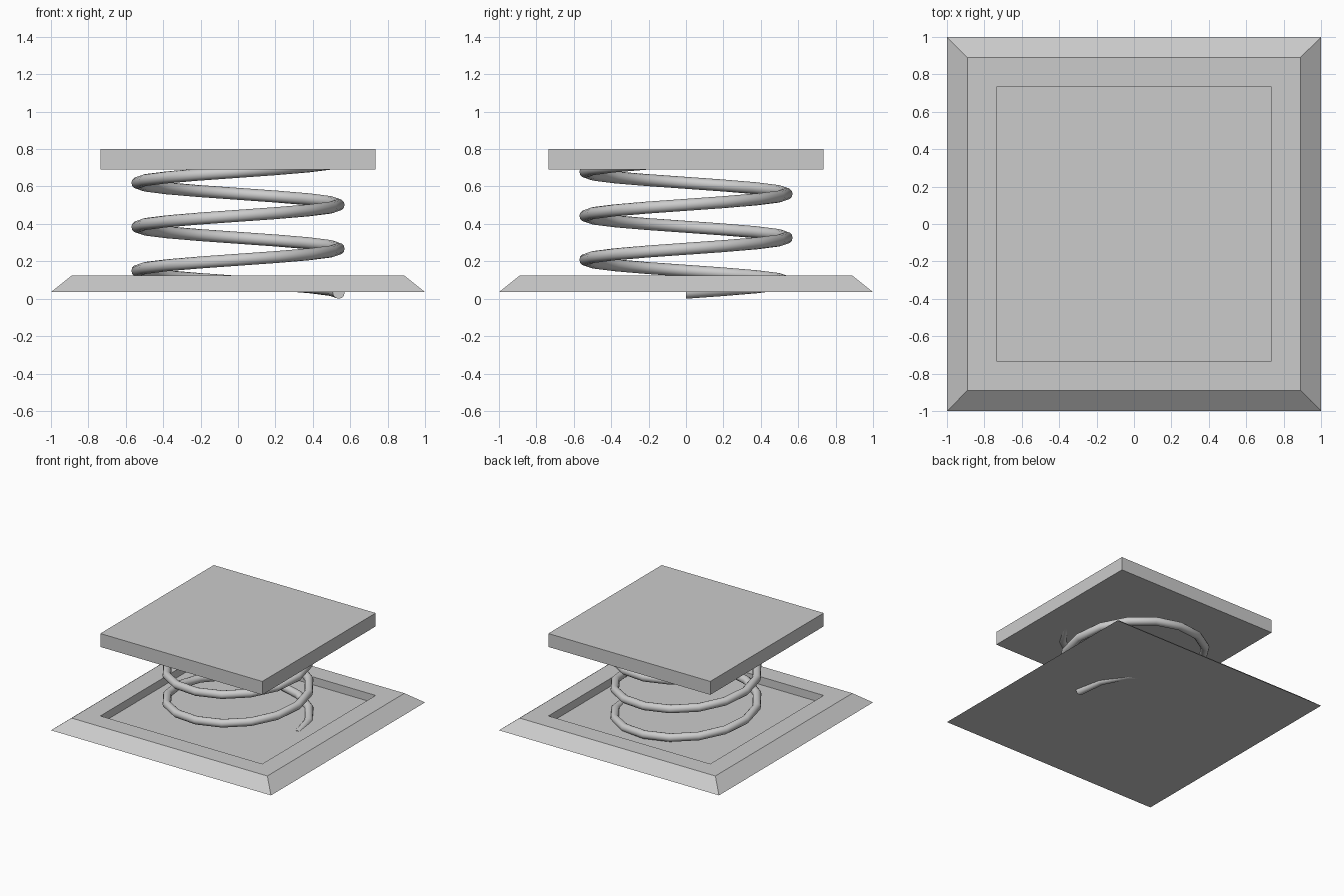
import bpy, bmesh
from math import sin, cos, pi

if "Cube" in bpy.data.objects:
    bpy.data.objects.remove(bpy.data.objects["Cube"])


def make_object(name, bm):
    bmesh.ops.recalc_face_normals(bm, faces=bm.faces)
    mesh = bpy.data.meshes.new(name)
    bm.to_mesh(mesh)
    bm.free()
    obj = bpy.data.objects.new(name, mesh)
    bpy.context.collection.objects.link(obj)
    return obj


def loft(name, loops):
    """Skin consecutive vertex loops and cap both ends."""
    bm = bmesh.new()
    rings = [[bm.verts.new(p) for p in loop] for loop in loops]
    n = len(rings[0])
    for a, b in zip(rings, rings[1:]):
        for i in range(n):
            j = (i + 1) % n
            bm.faces.new((a[i], a[j], b[j], b[i]))
    bm.faces.new(rings[0])
    bm.faces.new(rings[-1])
    return make_object(name, bm)


def square(half, z):
    return [(sx * half, sy * half, z) for sx, sy in ((-1, -1), (1, -1), (1, 1), (-1, 1))]


# Bevelled base with a square recess matching the plate
PLATE = 0.736
loft("base", [square(1.0, 0.035), square(0.89, 0.123),
              square(PLATE, 0.123), square(PLATE, 0.058)])

# Upper pressure plate
loft("top_plate", [square(PLATE, 0.69), square(PLATE, 0.80)])

# Coil spring: round section swept three turns around z
RADIUS, WIRE, PITCH, TURNS, STEPS, SIDES = 0.538, 0.032, 0.235, 3, 16, 12


def coil_ring(k):
    a = 2 * pi * k / STEPS
    z = WIRE + PITCH * k / STEPS
    ring = []
    for i in range(SIDES):
        t = 2 * pi * i / SIDES
        r = RADIUS + WIRE * cos(t)
        ring.append((r * cos(a), r * sin(a), z + WIRE * sin(t)))
    return ring


spring = loft("spring", [coil_ring(k) for k in range(TURNS * STEPS + 1)])
bpy.context.view_layer.objects.active = spring
spring.select_set(True)
bpy.ops.object.shade_smooth_by_angle(angle=0.61)
